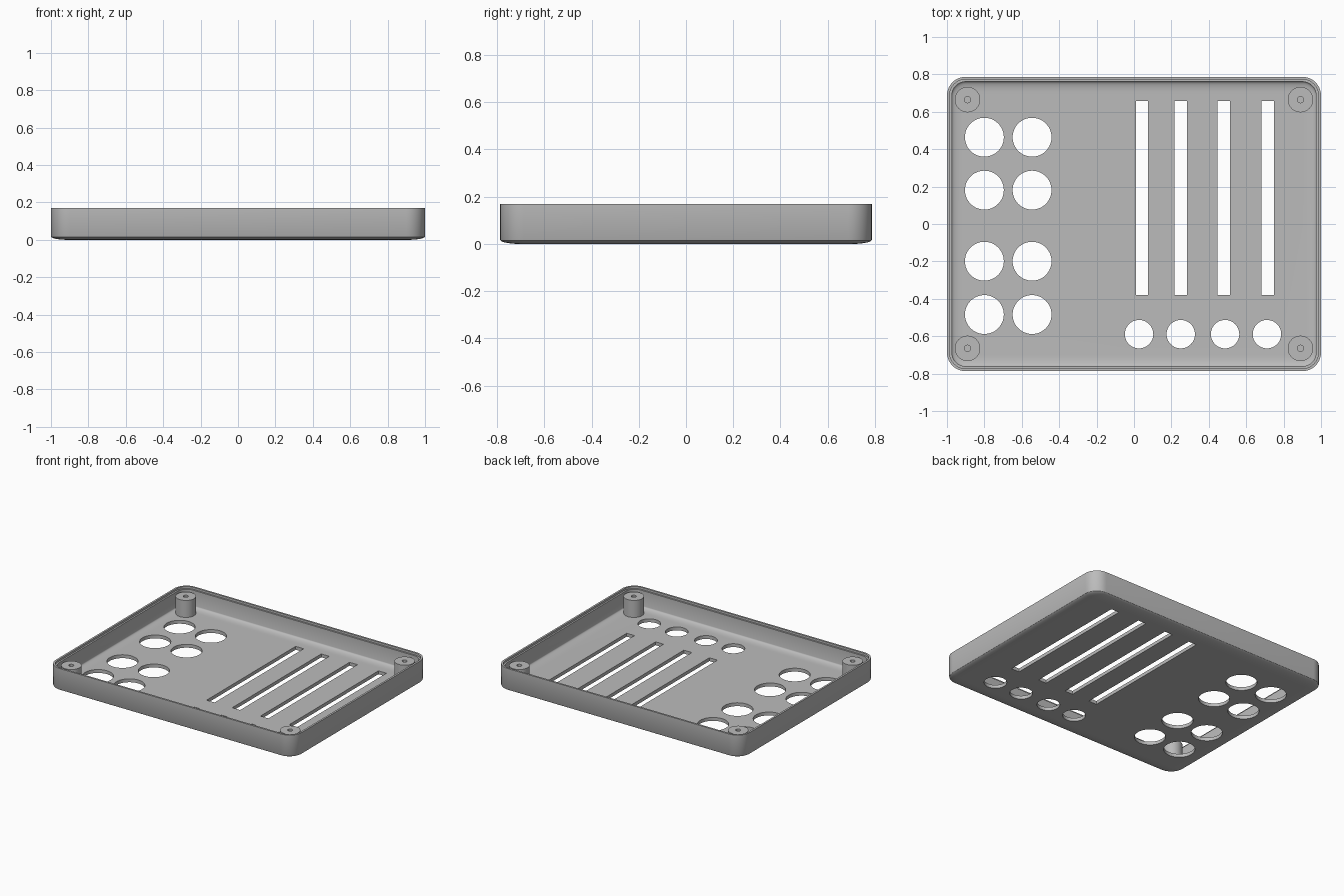
import bpy, bmesh, math
from mathutils import Matrix

if "Cube" in bpy.data.objects:
    bpy.data.objects.remove(bpy.data.objects["Cube"])

HALF_X, HALF_Y, HEIGHT, RADIUS, FLOOR = 1.0, 0.787, 0.17, 0.1, 0.025

grey = bpy.data.materials.new("plain grey")
grey.use_nodes = True
grey.diffuse_color = (0.5, 0.5, 0.5, 1)
grey.node_tree.nodes["Principled BSDF"].inputs["Base Color"].default_value = (0.5, 0.5, 0.5, 1)


def make_object(name, bm):
    bmesh.ops.recalc_face_normals(bm, faces=bm.faces)
    mesh = bpy.data.meshes.new(name)
    bm.to_mesh(mesh)
    bm.free()
    mesh.materials.append(grey)
    obj = bpy.data.objects.new(name, mesh)
    bpy.context.collection.objects.link(obj)
    return obj


def smooth(obj):
    bpy.ops.object.select_all(action="DESELECT")
    obj.select_set(True)
    bpy.context.view_layer.objects.active = obj
    bpy.ops.object.shade_smooth_by_angle(angle=math.radians(30))


def loft(bm, rings):
    # Skin a stack of closed rings and cap both ends
    loops = [[bm.verts.new(p) for p in ring] for ring in rings]
    for a, b in zip(loops, loops[1:]):
        for i in range(len(a)):
            j = (i + 1) % len(a)
            bm.faces.new((a[i], a[j], b[j], b[i]))
    bm.faces.new(loops[0][::-1])
    bm.faces.new(loops[-1])


def rounded_rectangle(inset, z, steps=10):
    r = max(RADIUS - inset, 0.012)
    points = []
    for corner, (sx, sy) in enumerate(((1, 1), (-1, 1), (-1, -1), (1, -1))):
        for i in range(steps + 1):
            a = (corner + i / steps) * math.pi / 2
            points.append((sx * (HALF_X - inset - r) + r * math.cos(a),
                           sy * (HALF_Y - inset - r) + r * math.sin(a), z))
    return points


def fillet(inset, z, width, height, steps=7):
    # Quarter ellipse from the flat floor out to the wall
    angles = [i / steps * math.pi / 2 for i in range(steps + 1)]
    return [(inset + width * (1 - math.sin(a)), z + height * (1 - math.cos(a))) for a in angles]


# Tray shell: underside, outer wall, stepped rim, inner wall, floor
profile = fillet(0, 0, 0.085, 0.018)
profile += [(0, HEIGHT), (0.014, HEIGHT), (0.014, HEIGHT - 0.015), (0.026, HEIGHT - 0.015)]
profile += fillet(0.026, FLOOR, 0.06, 0.018)[::-1]
bm = bmesh.new()
loft(bm, [rounded_rectangle(inset, z) for inset, z in profile])
tray = make_object("tray_shell", bm)

# Openings through the floor
bm = bmesh.new()


def cut_round(x, y, r):
    bmesh.ops.create_cone(bm, cap_ends=True, segments=48, radius1=r, radius2=r,
                          depth=0.2, matrix=Matrix.Translation((x, y, 0)))


for x in (-0.8, -0.545):
    for y in (0.464, 0.181, -0.199, -0.484):
        cut_round(x, y, 0.104)
for x in (0.027, 0.25, 0.487, 0.711):
    cut_round(x, -0.589, 0.076)
for x in (0.042, 0.25, 0.48, 0.715):
    bmesh.ops.create_cube(bm, size=1, matrix=Matrix.Translation((x, 0.139, 0))
                          @ Matrix.Diagonal((0.065, 1.035, 0.2, 1)))
cutter = make_object("floor_cutter", bm)
cutter.hide_render = True

cut = tray.modifiers.new("openings", "BOOLEAN")
cut.operation = "DIFFERENCE"
cut.solver = "EXACT"
cut.object = cutter
bpy.context.view_layer.objects.active = tray
bpy.ops.object.modifier_apply(modifier=cut.name)
bpy.data.objects.remove(cutter)
smooth(tray)

# Screw posts with blind holes
post_profile = ((0.068, 0.015), (0.068, 0.15), (0.017, 0.15), (0.017, 0.04))
for side, x in (("left", 0.89), ("right", -0.89)):
    for end, y in (("front", -0.665), ("back", 0.665)):
        bm = bmesh.new()
        angles = [i * math.tau / 32 for i in range(32)]
        loft(bm, [[(x + r * math.cos(a), y + r * math.sin(a), z) for a in angles]
                  for r, z in post_profile])
        smooth(make_object(f"{end}_{side}_screw_post", bm))
